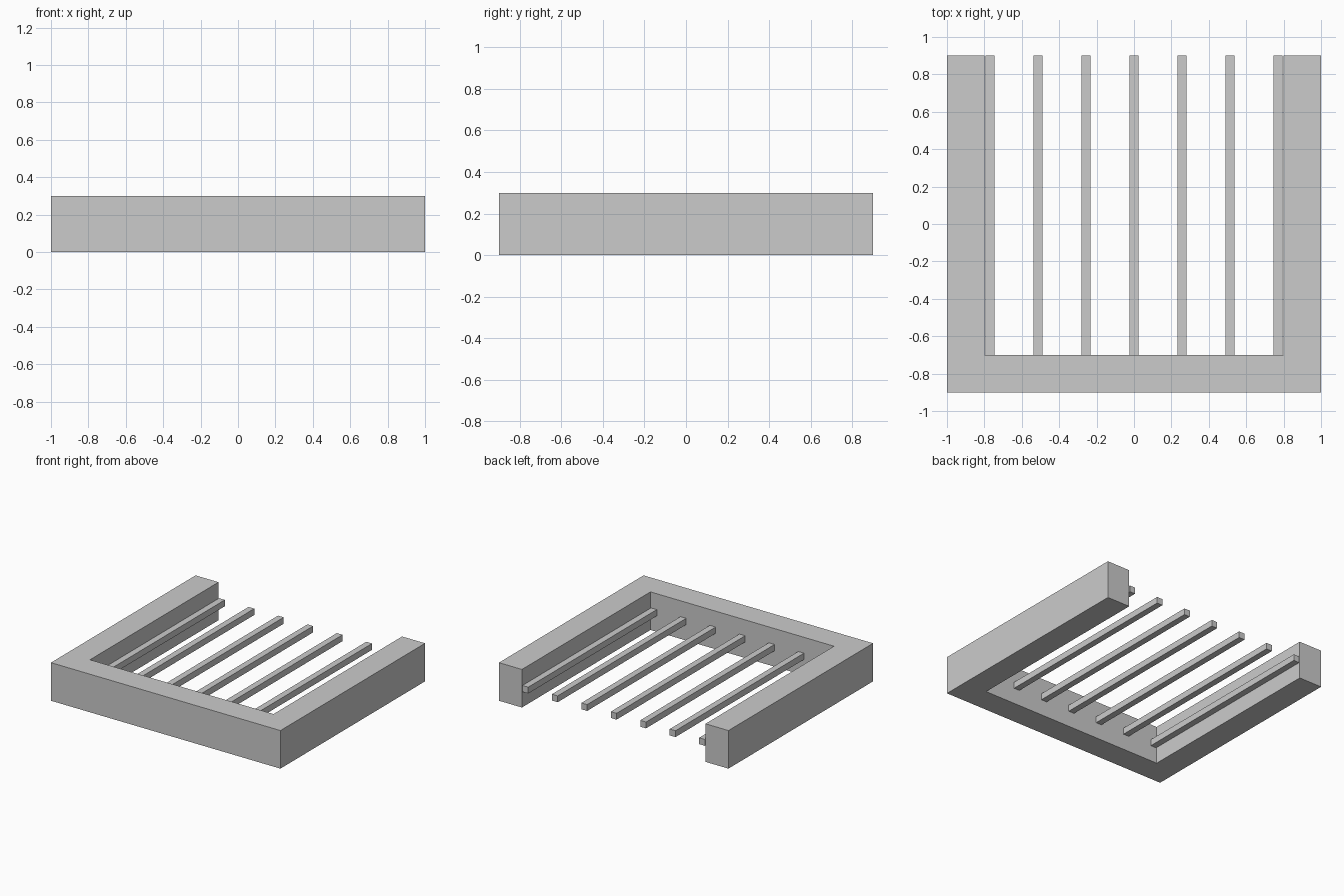
import bpy, bmesh
from mathutils import Matrix, Vector

if "Cube" in bpy.data.objects:
    bpy.data.objects.remove(bpy.data.objects["Cube"])


def finish(name, bm):
    bmesh.ops.recalc_face_normals(bm, faces=bm.faces)
    mesh = bpy.data.meshes.new(name)
    bm.to_mesh(mesh)
    bm.free()
    obj = bpy.data.objects.new(name, mesh)
    bpy.context.collection.objects.link(obj)
    return obj


def box(name, size, centre):
    bm = bmesh.new()
    bmesh.ops.create_cube(bm, size=1, matrix=Matrix.Translation(centre) @ Matrix.Diagonal((*size, 1)))
    return finish(name, bm)


# U-shaped frame, open at the back
profile = [(-1, -0.9), (1, -0.9), (1, 0.9), (0.8, 0.9),
           (0.8, -0.7), (-0.8, -0.7), (-0.8, 0.9), (-1, 0.9)]
bm = bmesh.new()
face = bm.faces.new([bm.verts.new((x, y, 0)) for x, y in profile])
top = bmesh.ops.extrude_face_region(bm, geom=[face])["geom"]
bmesh.ops.translate(bm, vec=(0, 0, 0.3),
                    verts=[v for v in top if isinstance(v, bmesh.types.BMVert)])
finish("frame", bm)

# Seven slats at mid height, running from the front rail to the open back
for i in range(7):
    x = -0.77 + i * 1.54 / 6
    box(f"slat_{i + 1}", (0.05, 1.6, 0.05), Vector((x, 0.1, 0.15)))
